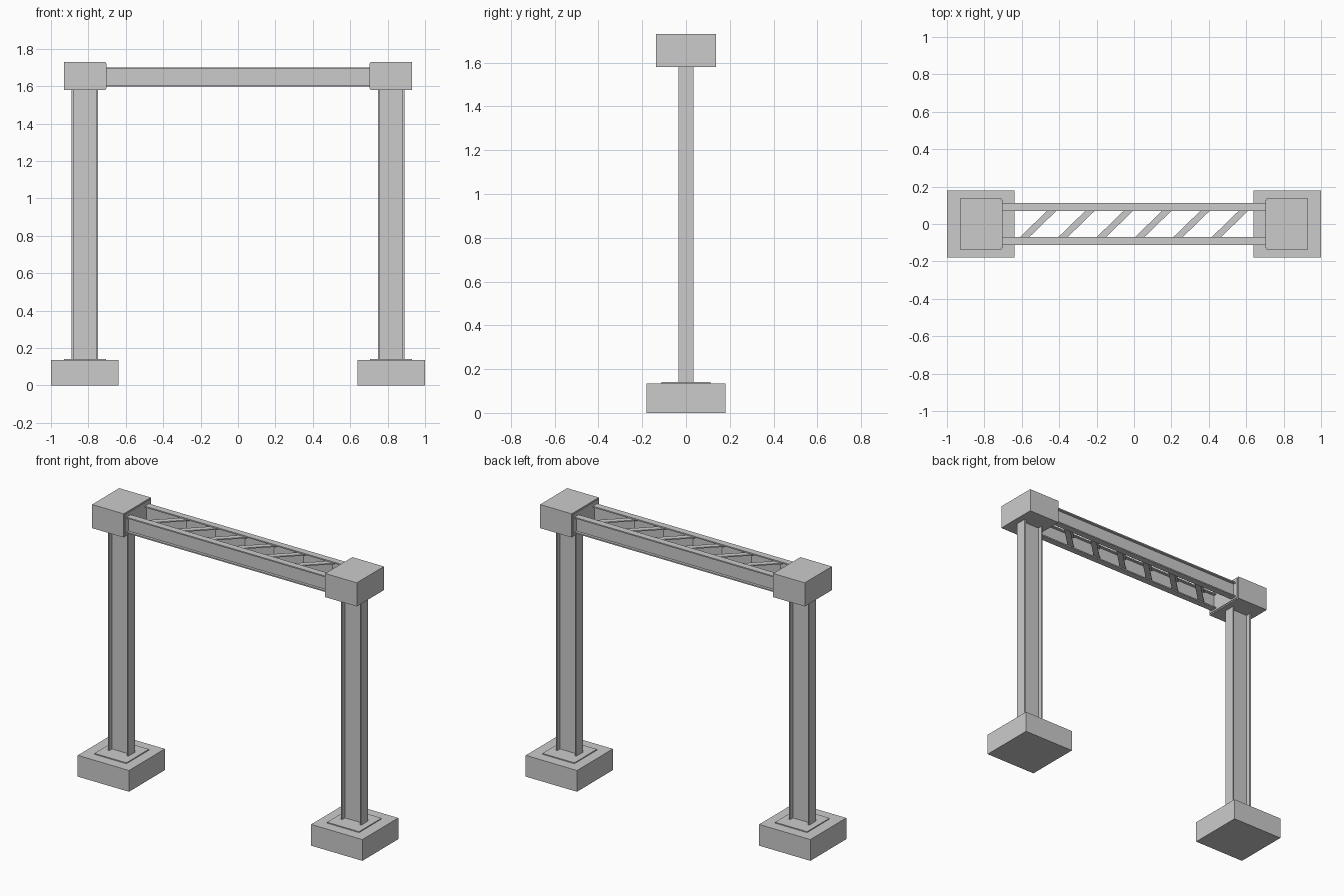
import bpy
from mathutils import Matrix, Vector

if "Cube" in bpy.data.objects:
    bpy.data.objects.remove(bpy.data.objects["Cube"])


def box(name, x, y, z):
    """Box from (min, max) ranges on each axis."""
    bpy.ops.mesh.primitive_cube_add(size=1)
    o = bpy.context.object
    o.name = name
    size = Vector((x[1] - x[0], y[1] - y[0], z[1] - z[0]))
    mid = Vector((sum(x) / 2, sum(y) / 2, sum(z) / 2))
    o.data.transform(Matrix.Translation(mid) @ Matrix.Diagonal((*size, 1)))
    return o


def i_beam(name, to_world, width, height, flange, web):
    """I-section in (u, v), extruded along w from 0 to 1; to_world maps (u, v, w)."""
    a, b, t, s = width / 2, height / 2, b_in(height, flange), web / 2
    prof = [(-a, -b), (a, -b), (a, -t), (s, -t), (s, t), (a, t),
            (a, b), (-a, b), (-a, t), (-s, t), (-s, -t), (-a, -t)]
    n = len(prof)
    verts = [to_world(u, v, w) for w in (0, 1) for u, v in prof]
    faces = [(i, (i + 1) % n, (i + 1) % n + n, i + n) for i in range(n)]
    for k in (0, n):
        faces += [(k, k + 1, k + 2, k + 11), (k + 2, k + 3, k + 10, k + 11),
                  (k + 3, k + 4, k + 9, k + 10), (k + 4, k + 5, k + 8, k + 9),
                  (k + 5, k + 6, k + 7, k + 8)]
    me = bpy.data.meshes.new(name)
    me.from_pydata(verts, [], faces)
    o = bpy.data.objects.new(name, me)
    bpy.context.collection.objects.link(o)
    bpy.context.view_layer.objects.active = o
    o.select_set(True)
    bpy.ops.object.mode_set(mode='EDIT')
    bpy.ops.mesh.select_all(action='SELECT')
    bpy.ops.mesh.normals_make_consistent(inside=False)
    bpy.ops.object.mode_set(mode='OBJECT')
    o.select_set(False)
    return o


def b_in(height, flange):
    return height / 2 - flange


def span(s, near, far):
    return tuple(sorted((s * near, s * far)))


for s, side in ((-1, "left"), (1, "right")):
    # Footing and base plate
    box(side + "_footing", span(s, 0.64, 1.0), (-0.18, 0.18), (0, 0.135))
    box(side + "_base_plate", span(s, 0.705, 0.93), (-0.113, 0.113), (0.13, 0.141))
    # Column with flanges facing along x
    i_beam(side + "_column",
           lambda u, v, w: (s * 0.8185 + v, u, 0.14 + 1.45 * w),
           0.07, 0.142, 0.009, 0.012)
    # Joint block at the top and its end plate
    box(side + "_joint_block", span(s, 0.708, 0.93), (-0.136, 0.136), (1.58, 1.73))
    box(side + "_end_plate", span(s, 0.704, 0.72), (-0.128, 0.128), (1.588, 1.722))

# Twin crossbeams
for s, side in ((-1, "front"), (1, "back")):
    i_beam(side + "_crossbeam",
           lambda u, v, w: (-0.71 + 1.42 * w, s * 0.0915 + u, 1.65 + v),
           0.042, 0.102, 0.008, 0.008)

# Diagonal braces between the crossbeams
for i in range(6):
    x0 = -0.585 + 0.205 * i
    i_beam(f"brace_{i + 1}",
           lambda u, v, w: (x0 - 0.015 + 0.175 * w + u, -0.085 + 0.17 * w, 1.65 + v),
           0.05, 0.08, 0.007, 0.008)
